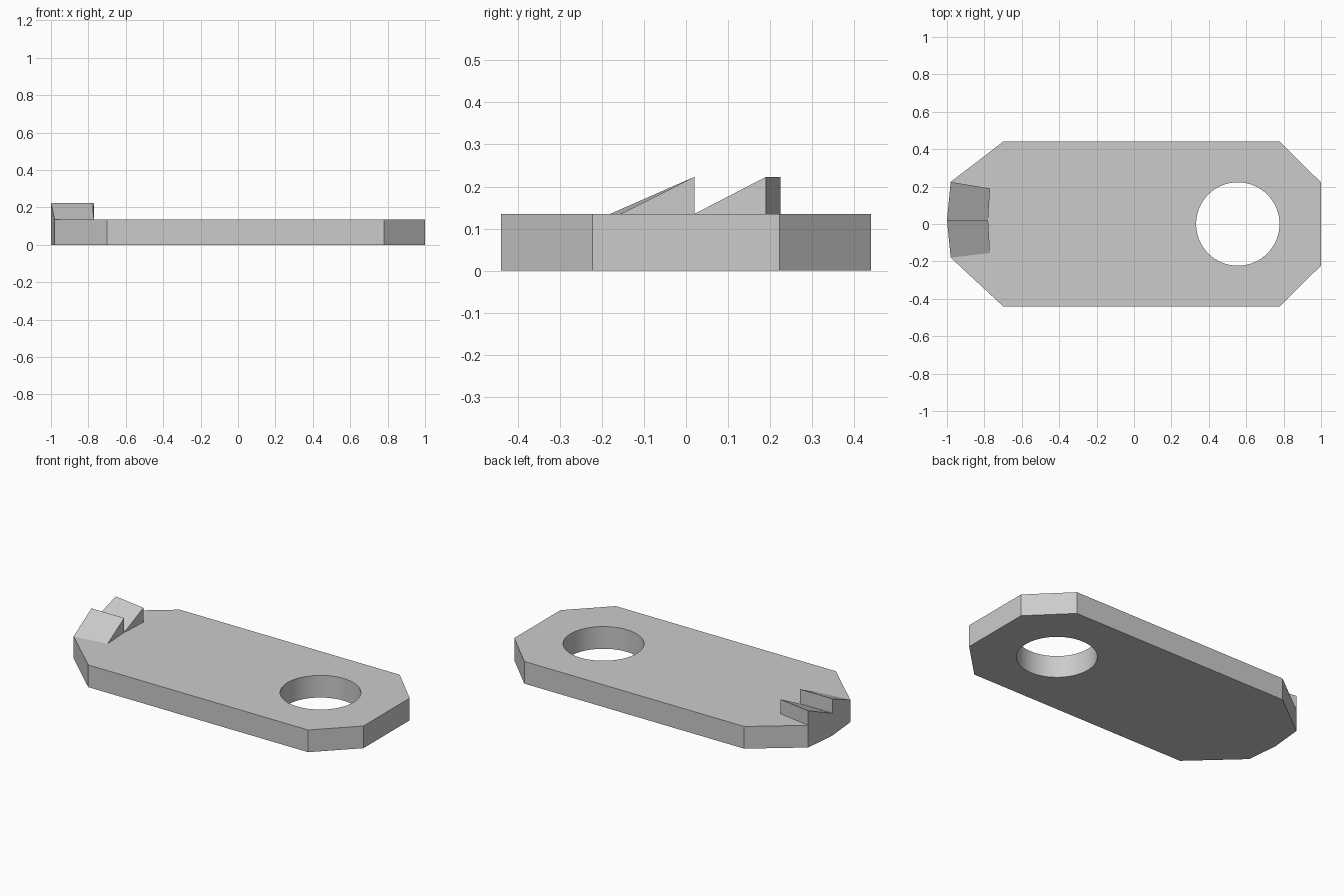
import bpy, bmesh, math

cube = bpy.data.objects.get("Cube")
if cube:
    bpy.data.objects.remove(cube, do_unlink=True)

THICK, TIP = 0.135, 0.223

grey = bpy.data.materials.new("plain grey")
grey.use_nodes = True
colour = (0.6, 0.6, 0.6, 1)
grey.diffuse_color = colour
grey.node_tree.nodes["Principled BSDF"].inputs["Base Color"].default_value = colour


def make_object(name, bm):
    bmesh.ops.recalc_face_normals(bm, faces=bm.faces)
    mesh = bpy.data.meshes.new(name)
    bm.to_mesh(mesh)
    bm.free()
    mesh.materials.append(grey)
    obj = bpy.data.objects.new(name, mesh)
    bpy.context.collection.objects.link(obj)
    return obj


# Chamfered plate, extruded from its outline
outline = [(-1, 0.02), (-0.98, -0.18), (-0.7, -0.44), (0.78, -0.44), (1, -0.222),
           (1, 0.222), (0.78, 0.44), (-0.7, 0.44), (-0.98, 0.225)]
bm = bmesh.new()
base = bm.faces.new([bm.verts.new((x, y, 0)) for x, y in outline])
top = bmesh.ops.extrude_face_region(bm, geom=[base])["geom"]
bmesh.ops.translate(bm, vec=(0, 0, THICK),
                    verts=[v for v in top if isinstance(v, bmesh.types.BMVert)])
plate = make_object("plate", bm)

# Round through hole
bm = bmesh.new()
bmesh.ops.create_cone(bm, cap_ends=True, segments=64, radius1=0.223, radius2=0.223, depth=1)
cutter = make_object("hole_cutter", bm)
cutter.location.x = 0.555
cutter.hide_render = True
cutter.hide_set(True)
hole = plate.modifiers.new("hole", "BOOLEAN")
hole.operation = "DIFFERENCE"
hole.solver = "EXACT"
hole.object = cutter

# Ratchet teeth: a ramp rising to a vertical back, with splayed ends
ends = [((-0.98, -0.18), (-0.77, -0.155)),
        ((-1, 0.02), (-0.78, 0.02)),
        ((-0.98, 0.225), (-0.77, 0.19))]
for name, low, high in (("front_tooth", *ends[:2]), ("back_tooth", *ends[1:])):
    bm = bmesh.new()
    outer, inner = [[bm.verts.new((*low[i], THICK)), bm.verts.new((*high[i], THICK)),
                     bm.verts.new((*high[i], TIP))] for i in (0, 1)]
    bm.faces.new(outer)
    bm.faces.new(inner)
    for i in range(3):
        j = (i + 1) % 3
        bm.faces.new((outer[i], outer[j], inner[j], inner[i]))
    make_object(name, bm)

# Smooth the hole wall, keep all other edges crisp
bpy.ops.object.select_all(action="DESELECT")
bpy.context.view_layer.objects.active = plate
plate.select_set(True)
bpy.ops.object.modifier_apply(modifier="hole")
bpy.data.objects.remove(cutter, do_unlink=True)
bpy.ops.object.shade_smooth_by_angle(angle=math.radians(8))
